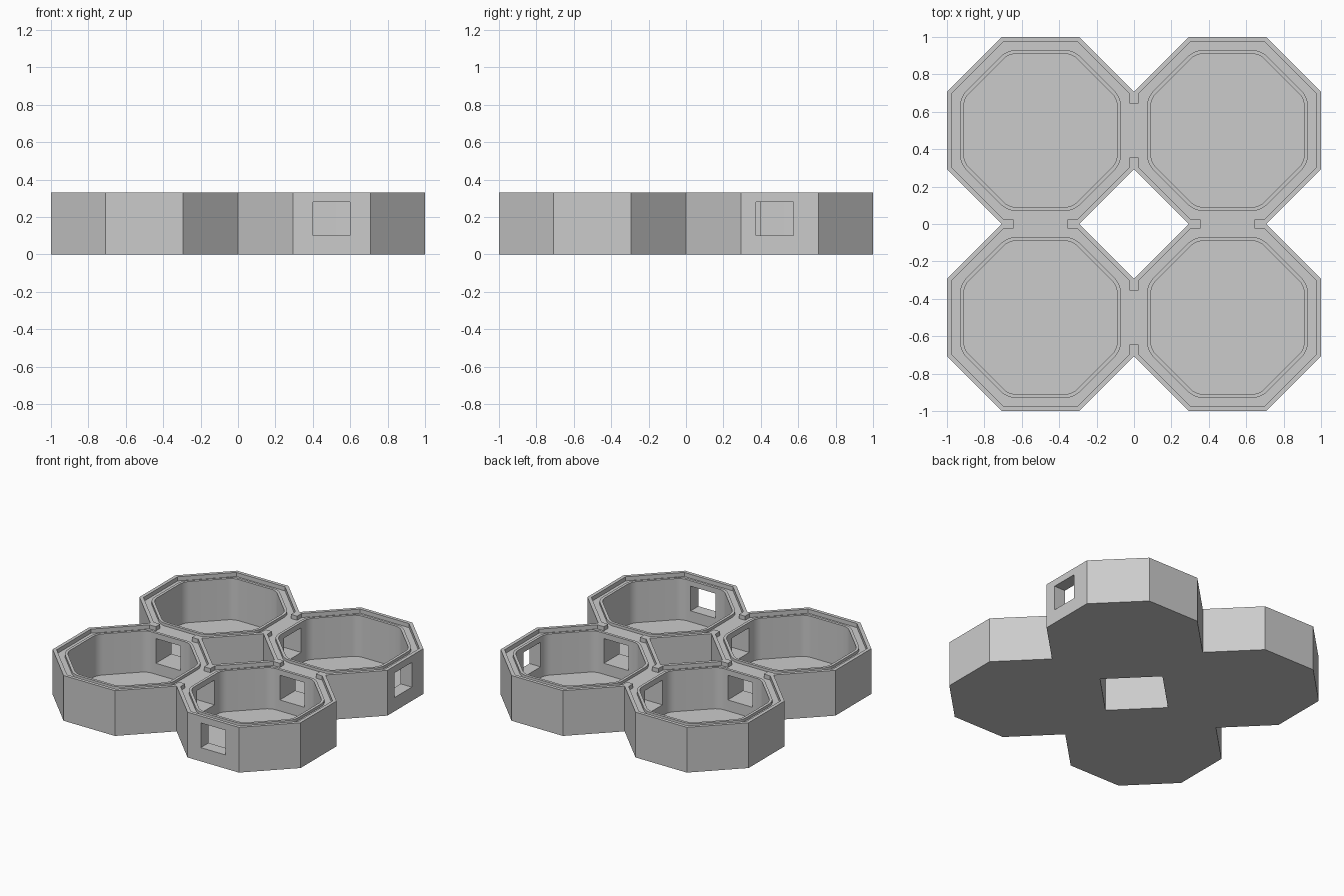
import bpy, bmesh, math
from mathutils import Matrix, Vector

old = bpy.data.objects.get("Cube")
if old:
    bpy.data.objects.remove(old, do_unlink=True)

TOP, LEDGE, LIP, FLOOR = 0.33, 0.30, 0.32, 0.02

grey = bpy.data.materials.new("plain_grey")
grey.use_nodes = True
colour = (0.6, 0.6, 0.6, 1)
grey.diffuse_color = colour
grey.node_tree.nodes["Principled BSDF"].inputs["Base Color"].default_value = colour


def octagon(apothem, radius=0.0, steps=6):
    """Octagon outline, with rounded corners when a radius is given."""
    pts = []
    for k in range(8):
        mid = math.radians(22.5 + 45 * k)
        reach = (apothem - radius) / math.cos(math.pi / 8)
        centre = Vector((math.cos(mid), math.sin(mid))) * reach
        count = steps if radius else 0
        for i in range(count + 1):
            a = mid + (math.pi / 4) * (i / count - 0.5) if count else mid
            pts.append(centre + Vector((math.cos(a), math.sin(a))) * radius)
    return pts


def finish(name, bm, location=(0, 0, 0)):
    mesh = bpy.data.meshes.new(name)
    bm.to_mesh(mesh)
    bm.free()
    mesh.materials.append(grey)
    obj = bpy.data.objects.new(name, mesh)
    obj.location = location
    bpy.context.collection.objects.link(obj)
    return obj


def select(obj):
    bpy.ops.object.select_all(action='DESELECT')
    obj.select_set(True)
    bpy.context.view_layer.objects.active = obj


def prism(name, loops, z0, z1, location=(0, 0, 0)):
    """Extrude an outline; a second outline becomes a hole."""
    bm = bmesh.new()
    edges = []
    for loop in loops:
        vs = [bm.verts.new((p.x, p.y, z0)) for p in loop]
        edges += [bm.edges.new((vs[i - 1], vs[i])) for i in range(len(vs))]
    bmesh.ops.triangle_fill(bm, edges=edges, use_beauty=True)
    ext = bmesh.ops.extrude_face_region(bm, geom=bm.faces[:])
    bmesh.ops.translate(bm, vec=(0, 0, z1 - z0),
                        verts=[g for g in ext["geom"] if isinstance(g, bmesh.types.BMVert)])
    bmesh.ops.recalc_face_normals(bm, faces=bm.faces[:])
    return finish(name, bm, location)


def boxes(name, specs):
    bm = bmesh.new()
    for centre, size in specs:
        bmesh.ops.create_cube(bm, size=1, matrix=Matrix.Translation(centre) @ Matrix.Diagonal((*size, 1)))
    obj = finish(name, bm)
    obj.hide_render = True
    return obj


def cut(obj, cutter):
    mod = obj.modifiers.new("cut", 'BOOLEAN')
    mod.operation, mod.solver, mod.object = 'DIFFERENCE', 'EXACT', cutter
    select(obj)
    bpy.ops.object.modifier_apply(modifier=mod.name)


# Openings between neighbouring trays, plus two to the outside
mid_z, open_h, width = 0.19, 0.18, 0.2
openings, gaps = [], []
for s in (-0.5, 0.5):
    openings += [((0, s, mid_z), (0.3, width, open_h)), ((s, 0, mid_z), (width, 0.3, open_h))]
    gaps += [((0, s, TOP), (0.08, 0.29, 0.2)), ((s, 0, TOP), (0.29, 0.08, 0.2))]
openings += [((0.5, -1, mid_z), (width, 0.3, open_h)), ((1, 0.475, mid_z), (0.3, width, open_h))]
window_cutter = boxes("window_cutter", openings)
rim_cutter = boxes("rim_gap_cutter", gaps)

# Four trays: floor, wall, outer rim and raised inner lip
outer = octagon(0.5)
rim_inner = octagon(0.475)
lip_outer, lip_inner = octagon(0.43, 0.12), octagon(0.41, 0.1)
for side, x in (("right", -0.5), ("left", 0.5)):
    for end, y in (("front", -0.5), ("back", 0.5)):
        tag, loc = f"{end}_{side}", (x, y, 0)
        prism(f"tray_floor_{tag}", [outer], 0, FLOOR, loc)
        wall = prism(f"tray_wall_{tag}", [outer, lip_inner], FLOOR, LEDGE, loc)
        cut(wall, window_cutter)
        rim = prism(f"tray_rim_{tag}", [outer, rim_inner], LEDGE, TOP, loc)
        cut(rim, rim_cutter)
        lip = prism(f"tray_lip_{tag}", [lip_outer, lip_inner], LEDGE, LIP, loc)
        for part in (wall, lip):
            select(part)
            bpy.ops.object.shade_smooth_by_angle(angle=math.radians(20))

for cutter in (window_cutter, rim_cutter):
    bpy.data.objects.remove(cutter, do_unlink=True)
